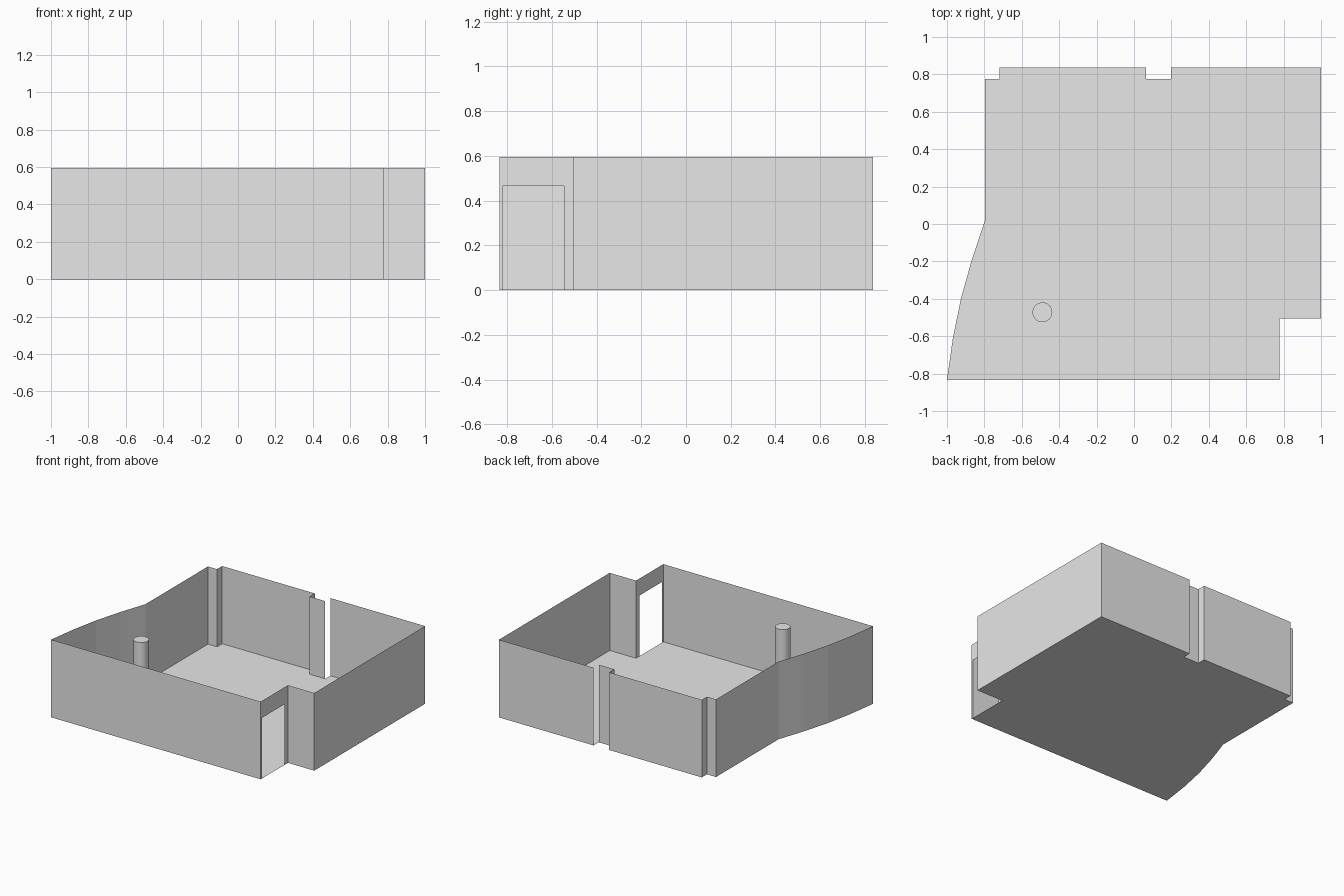
import bpy, bmesh

cube = bpy.data.objects.get("Cube")
if cube:
    bpy.data.objects.remove(cube, do_unlink=True)

H = 0.595          # wall height
DOOR_TOP = 0.465   # height of the side door

grey = bpy.data.materials.new("plain grey")
grey.use_nodes = True
grey.diffuse_color = (0.8, 0.8, 0.8, 1)
grey.node_tree.nodes["Principled BSDF"].inputs["Base Color"].default_value = (0.8, 0.8, 0.8, 1)


def make_object(name, bm):
    mesh = bpy.data.meshes.new(name)
    bm.to_mesh(mesh)
    bm.free()
    mesh.materials.append(grey)
    obj = bpy.data.objects.new(name, mesh)
    bpy.context.collection.objects.link(obj)
    return obj


def panel(bm, a, b, low=0.0, high=H):
    """Upright sheet between two plan points."""
    corners = [(*a, low), (*b, low), (*b, high), (*a, high)]
    bm.faces.new([bm.verts.new(c) for c in corners])


# Room outline, anticlockwise from the front left of the plan
front_start, front_end, inner_corner = (-1, -0.835), (0.777, -0.835), (0.777, -0.505)
opening = ((0.197, 0.837), (0.197, 0.775))
outline = [
    front_start, front_end, inner_corner, (1, -0.505), (1, 0.837),
    *opening, (0.065, 0.775), (0.065, 0.837),
    (-0.72, 0.837), (-0.72, 0.775), (-0.797, 0.775),
    (-0.797, 0.018), (-0.866, -0.187), (-0.925, -0.398), (-0.968, -0.608),
]

# Floor
bm = bmesh.new()
bm.faces.new([bm.verts.new((x, y, 0)) for x, y in outline])
make_object("floor", bm)

# Thin walls, leaving the rear opening free and cutting the side doorway
bm = bmesh.new()
for a, b in zip(outline, outline[1:] + outline[:1]):
    if (a, b) == opening:
        continue
    if (a, b) == (front_end, inner_corner):
        near, far = (a[0], -0.82), (a[0], -0.545)
        panel(bm, a, near)
        panel(bm, near, far, DOOR_TOP)
        panel(bm, far, b)
    else:
        panel(bm, a, b)
bmesh.ops.remove_doubles(bm, verts=bm.verts, dist=0.0005)
make_object("walls", bm)

# Round column
bpy.ops.mesh.primitive_cylinder_add(vertices=32, radius=0.053, depth=H,
                                    location=(-0.49, -0.472, H / 2))
column = bpy.context.object
column.name = "column"
column.data.materials.append(grey)
bpy.ops.object.shade_smooth_by_angle()
